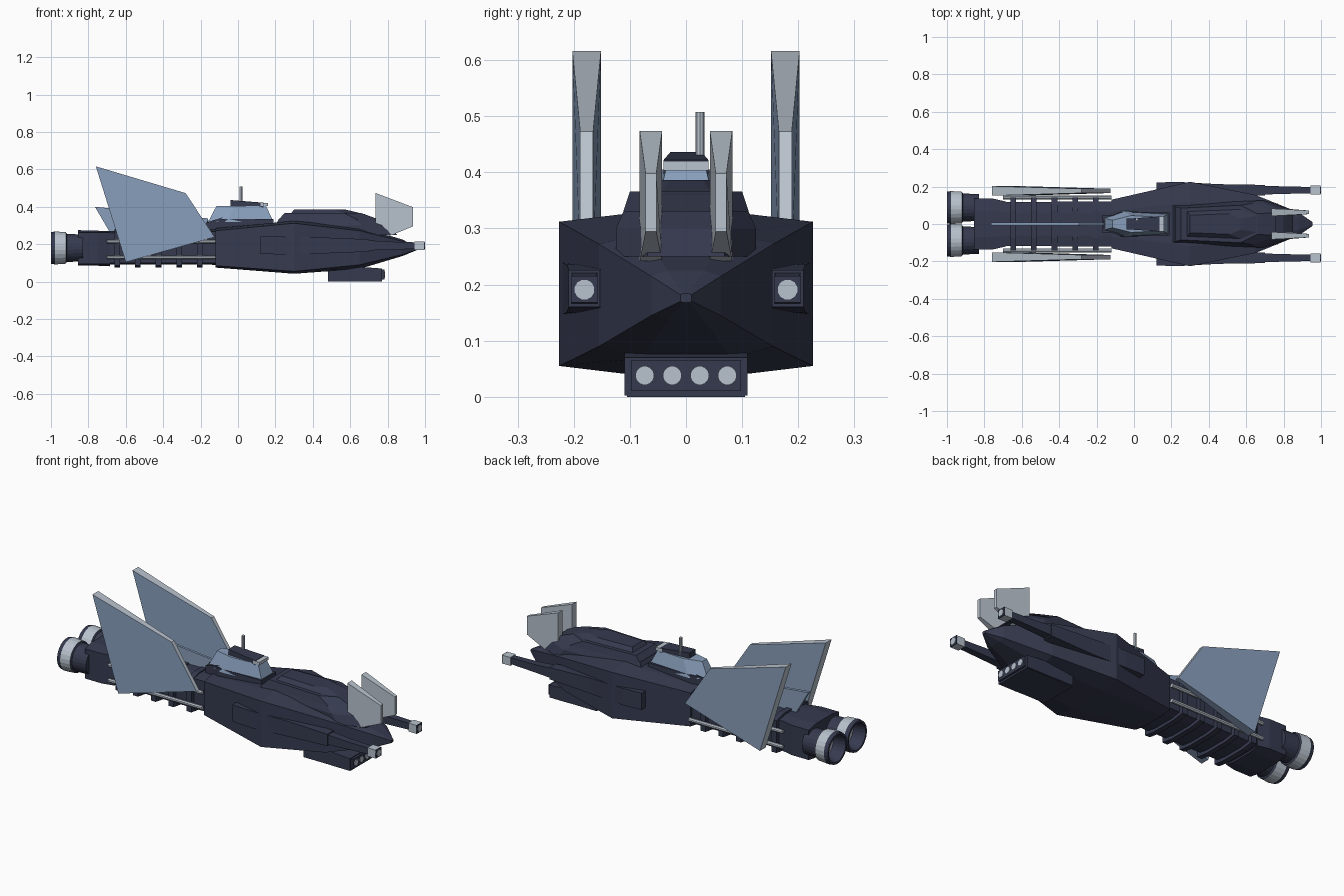
import bpy, bmesh, math

if "Cube" in bpy.data.objects:
    bpy.data.objects.remove(bpy.data.objects["Cube"])


def material(name, rgb):
    m = bpy.data.materials.new(name)
    m.diffuse_color = (*rgb, 1)
    m.use_nodes = True
    m.node_tree.nodes["Principled BSDF"].inputs["Base Color"].default_value = m.diffuse_color
    return m


NAVY = material("dark navy", (0.036, 0.042, 0.077))
BLUE = material("steel blue", (0.25, 0.345, 0.50))
GREY = material("light grey", (0.48, 0.54, 0.61))


def finish(bm, name, mats, rule=None):
    bmesh.ops.remove_doubles(bm, verts=bm.verts, dist=0.0001)
    bmesh.ops.recalc_face_normals(bm, faces=bm.faces)
    me = bpy.data.meshes.new(name)
    for m in mats:
        me.materials.append(m)
    bm.normal_update()
    if rule:
        for f in bm.faces:
            f.material_index = rule(f.calc_center_median(), f.normal)
    bm.to_mesh(me)
    bm.free()
    ob = bpy.data.objects.new(name, me)
    bpy.context.collection.objects.link(ob)
    return ob


def loft(name, rings, *mats, rule=None):
    """Skin a list of equal rings and cap both ends."""
    bm = bmesh.new()
    vs = [[bm.verts.new(p) for p in r] for r in rings]
    n = len(rings[0])
    for a, b in zip(vs, vs[1:]):
        for i in range(n):
            bm.faces.new((a[i], a[(i + 1) % n], b[(i + 1) % n], b[i]))
    bm.faces.new(vs[0])
    bm.faces.new(vs[-1])
    return finish(bm, name, mats, rule)


def rect(x, y, hw, z0, z1):
    return [(x, y - hw, z0), (x, y + hw, z0), (x, y + hw, z1), (x, y - hw, z1)]


def circle(x, y, z, r, n):
    return [(x, y + r * math.cos(2 * math.pi * (i + .5) / n),
             z + r * math.sin(2 * math.pi * (i + .5) / n)) for i in range(n)]


def section(x, w, zb, zcb, zct, zt):
    """Eight-point hull section: upright sides, shallow crowned top and belly."""
    k = w * 0.52
    return [(x, -k, zb), (x, k, zb), (x, w, zcb), (x, w, zct),
            (x, k, zt), (x, -k, zt), (x, -w, zct), (x, -w, zcb)]


def plate(name, y, poly, half, *mats, rule=None):
    """Upright fin whose half thickness depends on x."""
    return loft(name, [[(x, y + s * half(x), z) for x, z in poly] for s in (-1, 1)],
                *mats, rule=rule)


def hexagon(x0, x1, hw, z):
    c = (x1 - x0) * 0.22
    return [(x0, -hw * .85, z), (x1 - c, -hw, z), (x1, -hw * .55, z),
            (x1, hw * .55, z), (x1 - c, hw, z), (x0, hw * .85, z)]


# hull, neck and engine block
loft("main_hull", [section(-.12, .13, .075, .085, .272, .285),
                   section(.30, .226, .042, .055, .312, .325),
                   section(.65, .155, .068, .09, .272, .292),
                   section(.88, .062, .137, .145, .215, .225),
                   section(.955, .01, .168, .17, .182, .184)], NAVY)
loft("neck", [section(-.72, .118, .092, .1, .26, .27),
              section(-.10, .12, .09, .1, .268, .278)], NAVY)
for i in range(5):
    x = -.645 + .11 * i
    loft("neck_rib", [section(x + d, .142, .075, .085, .265, .282) for d in (-.015, .015)], NAVY)
loft("engine_block", [section(-.855, .135, .085, .095, .262, .275),
                      section(-.75, .135, .085, .095, .262, .272),
                      section(-.685, .12, .082, .095, .262, .27)], NAVY)

# layered dorsal armour
loft("armour_lower", [hexagon(.20, .85, .125, .25), hexagon(.2, .80, .125, .30),
                      hexagon(.22, .73, .108, .338)], NAVY)
loft("armour_middle", [hexagon(.215, .76, .112, .33), hexagon(.25, .66, .1, .366)], NAVY)
loft("armour_upper", [hexagon(.28, .68, .085, .36), hexagon(.30, .57, .055, .386)], NAVY)

# canopy and its roof turret
loft("canopy_base", [rect(-.165, 0, .02, .26, .325), rect(-.08, 0, .065, .26, .335),
                     rect(.19, 0, .065, .28, .335)], NAVY)
can = [(-.16, .19, .07, .318), (-.115, .15, .045, .405)]
loft("canopy", [[(a, -.45 * w, z), (a + .1, -w, z), (b, -.8 * w, z),
                 (b, .8 * w, z), (a + .1, w, z), (a, .45 * w, z)] for a, b, w, z in can], BLUE)
loft("turret", [rect(-.04, 0, .028, .40, .436), rect(.135, 0, .04, .397, .422)], NAVY)
loft("turret_sensor", [rect(.12, 0, .04, .403, .42), rect(.16, 0, .04, .403, .42)], GREY)
loft("antenna", [[(.015 + .008 * math.cos(t * math.pi / 4),
                   .025 + .008 * math.sin(t * math.pi / 4), z) for t in range(8)]
                 for z in (.41, .508)], GREY)
loft("spine_block", [rect(-.17, 0, .045, .27, .315), rect(-.08, 0, .05, .27, .345)], NAVY)

# thin centre fin
plate("centre_fin", 0, [(-.765, .40), (-.16, .338), (-.16, .26), (-.68, .255)],
      lambda x: .009 if x < -.3 else .006, BLUE)


def fin_colour(c, n):
    return 1 if abs(n.y) < .5 and (n.z > .5 or n.x < -.5) else 0


for s in (-1, 1):
    # large tail fins and small nose fins, thin at the leading edge
    plate("tail_fin", s * .177,
          [(-.76, .616), (-.28, .473), (-.125, .238), (-.60, .104)],
          lambda x: .0255 if x < -.5 else .0115, BLUE, GREY, rule=fin_colour)
    plate("nose_fin", s * .0625,
          [(.735, .474), (.935, .398), (.935, .295), (.805, .242), (.735, .262)],
          lambda x: .02 if x < .85 else .0095, GREY)
    # rails along the neck
    for z in (.13, .215):
        loft("neck_rail", [circle(x, s * .142, z, .011, 8) for x in (-.70, -.12)], GREY)
    # gun housing, barrel and muzzle
    y = s * .181
    loft("gun_housing", [rect(.12, s * .195, .027, .148, .242), rect(.24, s * .195, .03, .145, .24),
                         rect(.45, y, .032, .15, .236), rect(.70, y, .028, .16, .226)], NAVY)
    loft("gun_barrel", [rect(.68, y, .024, .166, .222), rect(.80, y, .02, .17, .214),
                        rect(.95, y, .017, .175, .21)], NAVY)
    loft("gun_muzzle", [rect(.945, y, .024, .168, .215), rect(.994, y, .024, .168, .215)], GREY)
    loft("muzzle_rim", [rect(.993, y, .024, .168, .215), rect(.998, y, .024, .168, .215)], NAVY)
    loft("muzzle_bore", [circle(x, y, .191, .018, 12) for x in (.992, 1.0)], GREY)

    # engine nozzle, hollow at the back with a light outer band
    prof = [(-.83, .072), (-.915, .076), (-.92, .085), (-.978, .089), (-1, .085),
            (-1, .074), (-.93, .062)]

    def nozzle_colour(c, n):
        band = -.977 < c.x < -.918 and math.hypot(c.y - s * .088, c.z - .18) > .08
        return 1 if band or (c.x < -.92 and n.x < -.95 and abs(c.x + .93) < .002) else 0
    loft("engine_nozzle", [circle(x, s * .088, .18, r, 24) for x, r in prof],
         NAVY, GREY, rule=nozzle_colour)

# rocket pod under the nose
loft("rocket_pod", [rect(.48, 0, .108, .006, .10), rect(.66, 0, .11, .002, .078),
                    rect(.77, 0, .11, .002, .07)], NAVY)
loft("rocket_pod_face", [rect(.76, 0, .098, .010, .066), rect(.782, 0, .098, .010, .066)], NAVY)
loft("rocket_pod_keel", [rect(.48, 0, .105, 0, .02), rect(.77, 0, .105, 0, .02)], NAVY)
for i in range(4):
    loft("rocket_tube", [circle(x, -.0735 + .049 * i, .038, .017, 16) for x in (.778, .786)], GREY)
